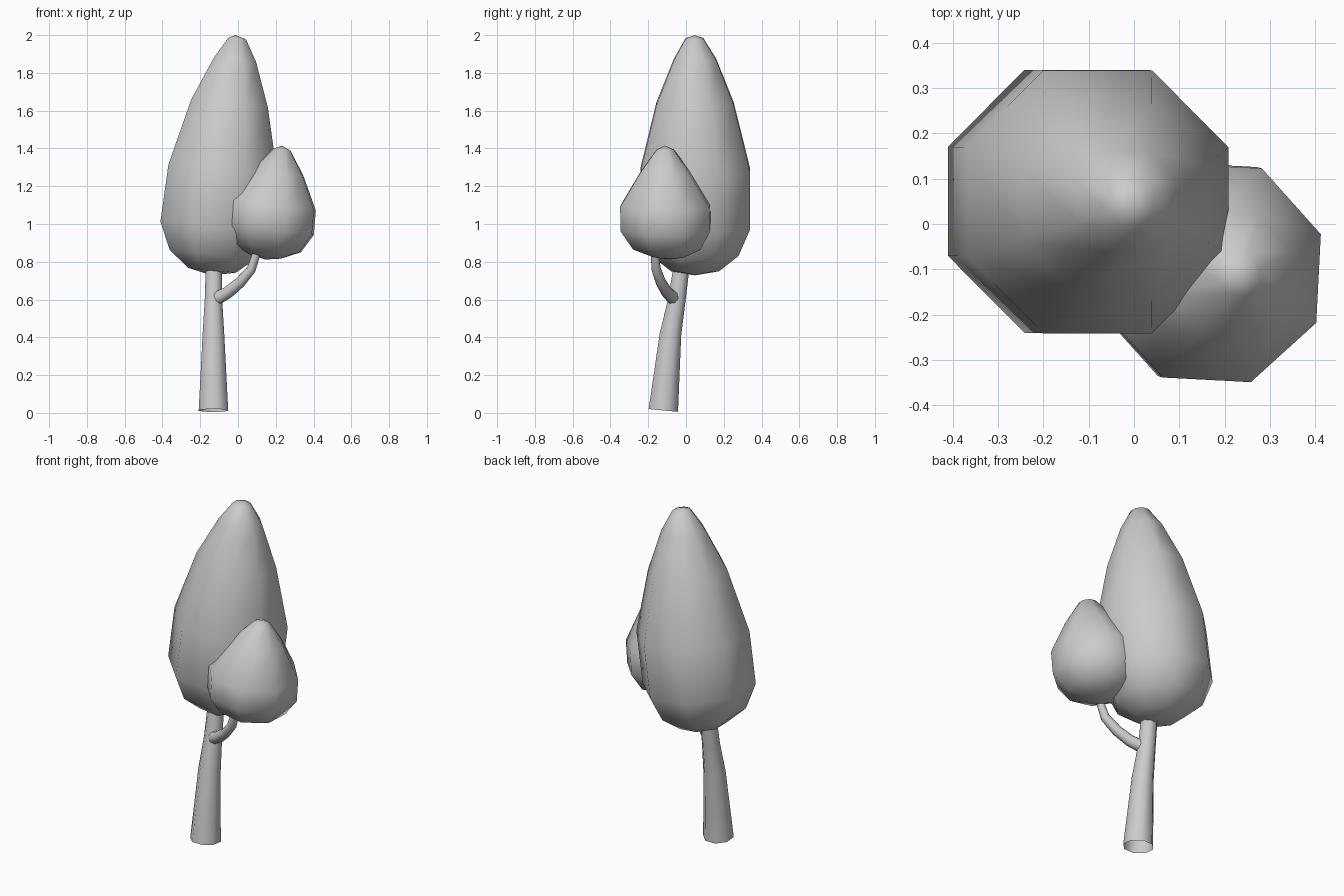
import bpy, math
from mathutils import Vector

if "Cube" in bpy.data.objects:
    bpy.data.objects.remove(bpy.data.objects["Cube"])

SIDES = 8


def loft(name, rings, axis=None, turn=0.0, poles=None):
    """Eight-sided smooth loft through rings (x, y, z, half_width).
    Rings face a fixed axis if given, otherwise the local path direction.
    poles = (bottom, top) points close both ends with fans."""
    centres = [Vector(r[:3]) for r in rings]
    verts, faces = [], []
    n = len(rings)
    for i, c in enumerate(centres):
        t = Vector(axis) if axis else centres[min(i + 1, n - 1)] - centres[max(i - 1, 0)]
        t.normalize()
        v = t.cross(Vector((1, 0, 0))).normalized()
        u = v.cross(t)
        rad = rings[i][3] / math.cos(math.pi / SIDES)
        for k in range(SIDES):
            a = 2 * math.pi * (k + 0.5) / SIDES + math.radians(turn)
            verts.append(c + rad * (math.cos(a) * u + math.sin(a) * v))
    for i in range(n - 1):
        for k in range(SIDES):
            k2 = (k + 1) % SIDES
            a, b = i * SIDES, (i + 1) * SIDES
            faces.append((a + k, a + k2, b + k2, b + k))
    if poles:
        low, high = len(verts), len(verts) + 1
        verts += [Vector(poles[0]), Vector(poles[1])]
        top = (n - 1) * SIDES
        for k in range(SIDES):
            k2 = (k + 1) % SIDES
            faces.append((low, k2, k))
            faces.append((top + k, top + k2, high))
    mesh = bpy.data.meshes.new(name)
    mesh.from_pydata(verts, [], faces)
    mesh.polygons.foreach_set("use_smooth", [True] * len(mesh.polygons))
    mesh.update()
    obj = bpy.data.objects.new(name, mesh)
    bpy.context.collection.objects.link(obj)
    return obj


# leaning trunk, open at both ends
loft("trunk", [(-0.13, -0.12, 0.013, 0.078), (-0.13, -0.082, 0.418, 0.057),
               (-0.13, -0.048, 0.60, 0.046), (-0.128, -0.02, 0.80, 0.042)])

# side branch curving up into the small crown
loft("branch", [(-0.105, -0.07, 0.61, 0.034), (-0.055, -0.10, 0.637, 0.030),
                (0.01, -0.132, 0.69, 0.027), (0.07, -0.158, 0.76, 0.024),
                (0.097, -0.165, 0.84, 0.021)])

# tall main crown
loft("main_crown", [(-0.137, 0.048, 0.755, 0.127), (-0.133, 0.048, 0.84, 0.23),
                    (-0.122, 0.05, 0.985, 0.29), (-0.08, 0.049, 1.285, 0.29),
                    (-0.045, 0.048, 1.638, 0.204), (-0.016, 0.048, 1.87, 0.112),
                    (-0.004, 0.045, 1.982, 0.047)],
     axis=(0.10, 0.0, 1.0), poles=((-0.138, 0.047, 0.728), (-0.012, 0.047, 2.0)))

# small side crown
loft("small_crown", [(0.148, -0.09, 0.826, 0.078), (0.153, -0.098, 0.872, 0.178),
                     (0.162, -0.105, 0.97, 0.236), (0.173, -0.108, 1.10, 0.236),
                     (0.212, -0.11, 1.27, 0.133), (0.233, -0.111, 1.393, 0.045)],
     axis=(0.12, 0.0, 1.0), turn=-3, poles=((0.146, -0.088, 0.812), (0.233, -0.111, 1.415)))
